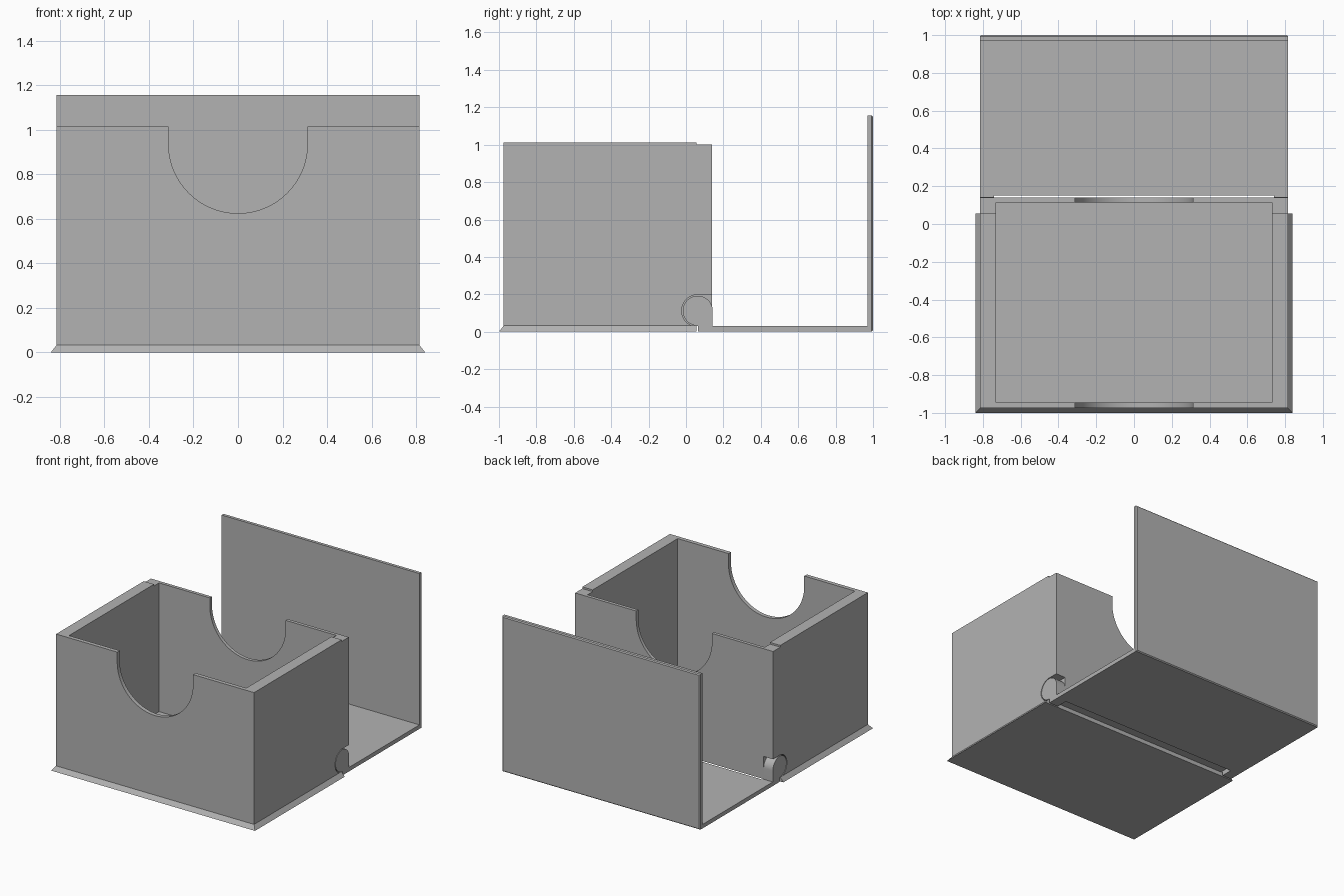
import bpy, bmesh, math

if "Cube" in bpy.data.objects:
    bpy.data.objects.remove(bpy.data.objects["Cube"])

plastic = bpy.data.materials.new("grey_plastic")
plastic.diffuse_color = (0.45, 0.45, 0.45, 1)
plastic.use_nodes = True
plastic.node_tree.nodes["Principled BSDF"].inputs["Base Color"].default_value = plastic.diffuse_color


def add_object(name, bm):
    bmesh.ops.recalc_face_normals(bm, faces=bm.faces[:])
    mesh = bpy.data.meshes.new(name)
    bm.to_mesh(mesh)
    bm.free()
    mesh.materials.append(plastic)
    ob = bpy.data.objects.new(name, mesh)
    bpy.context.collection.objects.link(ob)
    return ob


def prism(name, profile, axis, lo, hi):
    """Extrude a 2D profile along x (profile = y, z) or y (profile = x, z)."""
    bm = bmesh.new()
    place = (lambda a, b, t: (t, a, b)) if axis == "x" else (lambda a, b, t: (a, t, b))
    face = bm.faces.new([bm.verts.new(place(a, b, lo)) for a, b in profile])
    step = place(0, 0, hi - lo)
    new = bmesh.ops.extrude_face_region(bm, geom=[face])["geom"]
    bmesh.ops.translate(bm, vec=step, verts=[v for v in new if isinstance(v, bmesh.types.BMVert)])
    return add_object(name, bm)


def box(name, x0, x1, y0, y1, z0, z1):
    return prism(name, [(y0, z0), (y1, z0), (y1, z1), (y0, z1)], "x", x0, x1)


def arc(ca, cb, r, start, end, n):
    return [(ca + r * math.cos(math.radians(start + (end - start) * i / n)),
             cb + r * math.sin(math.radians(start + (end - start) * i / n))) for i in range(n + 1)]


def boolean(ob, tool, operation="DIFFERENCE"):
    mod = ob.modifiers.new("bool", "BOOLEAN")
    mod.operation, mod.object, mod.solver = operation, tool, "EXACT"
    bpy.context.view_layer.objects.active = ob
    bpy.ops.object.modifier_apply(modifier=mod.name)
    bpy.data.objects.remove(tool)


def smooth(ob):
    bpy.ops.object.select_all(action="DESELECT")
    ob.select_set(True)
    bpy.context.view_layer.objects.active = ob
    bpy.ops.object.shade_smooth_by_angle(angle=math.radians(30))


W = 0.815            # half width of box and lid
HY, HZ = 0.063, 0.112  # hinge centre

# Box body with a lowered rear rim
body = prism("box_body", [(-0.975, 0.03), (0.14, 0.03), (0.14, 1.0), (0.055, 1.0),
                          (0.055, 1.013), (-0.975, 1.013)], "x", -W, W)
boolean(body, box("cavity", -0.73, 0.73, -0.945, 0.115, 0.042, 1.3))

# Round thumb notches through the front and back walls
notch = [(-0.312, 1.3)] + arc(0, 0.936, 0.312, 180, 360, 48) + [(0.312, 1.3)]
boolean(body, prism("notch", notch, "y", -1.2, 0.3))

# Hinge pockets in both rear lower corners
pocket = arc(HY, HZ, 0.086, 90, 270, 32) + [(HY, 0.0), (0.3, 0.0), (0.3, HZ + 0.086)]
for s in (-1, 1):
    a, b = sorted((s * 0.735, s * 0.9))
    boolean(body, prism("pocket", pocket, "x", a, b))

# Flared base flange, sloping on the front and sides
bm = bmesh.new()
low = [bm.verts.new(p) for p in [(-0.84, -1, 0), (0.84, -1, 0), (0.84, 0.055, 0), (-0.84, 0.055, 0)]]
top = [bm.verts.new(p) for p in [(-W, -0.975, 0.032), (W, -0.975, 0.032), (W, 0.055, 0.032), (-W, 0.055, 0.032)]]
bm.faces.new(low)
bm.faces.new(top)
for i in range(4):
    j = (i + 1) % 4
    bm.faces.new([low[i], low[j], top[j], top[i]])
boolean(body, add_object("flange", bm), "UNION")
smooth(body)

# Opened lid: floor panel and upright panel in one L profile
c = 0.007
lid = prism("lid", [(0.152, 0), (1 - c, 0), (1, c), (1, 1.156 - c), (1 - c, 1.156),
                    (0.97, 1.156), (0.97, 0.03), (0.152, 0.03)], "x", -W, W)
# Trim the outer vertical corners of the upright panel
for s in (-1, 1):
    bm = bmesh.new()
    tri = [bm.verts.new((s * x, y, -0.1)) for x, y in [(W - c, 1), (W + 0.02, 1 - c - 0.02), (W + 0.02, 1.02), (W - c, 1.02)]]
    f = bm.faces.new(tri)
    new = bmesh.ops.extrude_face_region(bm, geom=[f])["geom"]
    bmesh.ops.translate(bm, vec=(0, 0, 1.5), verts=[v for v in new if isinstance(v, bmesh.types.BMVert)])
    boolean(lid, add_object("corner_trim", bm))

# Hinge lugs with arms reaching from the lid under the pockets
lug = arc(HY, HZ, 0.08, 0, 260, 48) + [(0.065, 0.03), (0.065, 0.0), (0.16, 0.0), (0.16, 0.03), (0.143, 0.03)]
for s in (-1, 1):
    a, b = sorted((s * 0.74, s * W))
    boolean(lid, prism("hinge_lug", lug, "x", a, b), "UNION")
smooth(lid)
